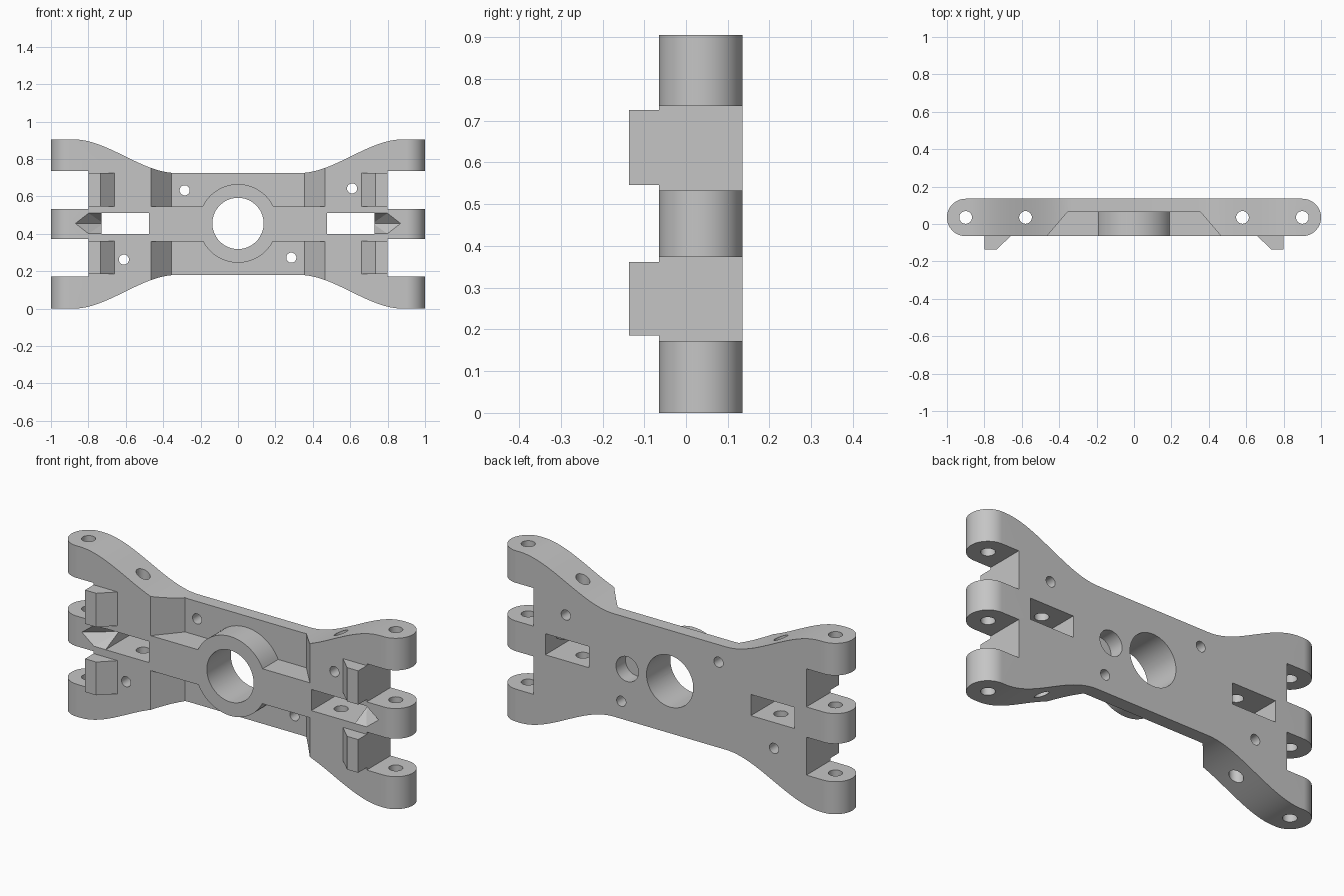
import bpy, bmesh, math
from mathutils import Vector

cube = bpy.data.objects.get("Cube")
if cube:
    bpy.data.objects.remove(cube, do_unlink=True)

MID = 0.4525                 # mirror height of the plate
FRONT, BACK = -0.065, 0.135  # plate thickness
AXIS = 0.035                 # y of the hinge pins
SIDES = (-1, 1)

grey = bpy.data.materials.new("light grey")
grey.use_nodes = True
grey.diffuse_color = (0.56, 0.56, 0.56, 1)
grey.node_tree.nodes["Principled BSDF"].inputs["Base Color"].default_value = (0.56, 0.56, 0.56, 1)


def make(name, bm):
    bmesh.ops.recalc_face_normals(bm, faces=bm.faces)
    mesh = bpy.data.meshes.new(name)
    bm.to_mesh(mesh)
    bm.free()
    mesh.materials.append(grey)
    obj = bpy.data.objects.new(name, mesh)
    bpy.context.collection.objects.link(obj)
    return obj


def prism(name, points, axis, low, high):
    """Extrude a profile: (x, z) along y, or (x, y) along z."""
    bm = bmesh.new()
    place = (lambda a, b: (a, low, b)) if axis == "y" else (lambda a, b: (a, b, low))
    face = bm.faces.new([bm.verts.new(place(a, b)) for a, b in points])
    moved = bmesh.ops.extrude_face_region(bm, geom=[face])["geom"]
    step = Vector((0, high - low, 0)) if axis == "y" else Vector((0, 0, high - low))
    bmesh.ops.translate(bm, vec=step, verts=[v for v in moved if isinstance(v, bmesh.types.BMVert)])
    return make(name, bm)


def circle(a, b, r, n=48):
    return [(a + r * math.cos(math.tau * i / n), b + r * math.sin(math.tau * i / n)) for i in range(n)]


def rect(a0, a1, b0, b1):
    return [(a0, b0), (a1, b0), (a1, b1), (a0, b1)]


def hull(name, points):
    bm = bmesh.new()
    for p in points:
        bm.verts.new(p)
    bmesh.ops.convex_hull(bm, input=bm.verts)
    return make(name, bm)


def combine(target, other, operation):
    mod = target.modifiers.new(operation.lower(), "BOOLEAN")
    mod.operation, mod.solver, mod.object = operation, "EXACT", other
    bpy.context.view_layer.objects.active = target
    bpy.ops.object.modifier_apply(modifier=mod.name)
    bpy.data.objects.remove(other, do_unlink=True)


def edge_height(x):
    """Half height of the plate: narrow waist flaring to the hinge ends."""
    t = min(max((abs(x) - 0.33) / 0.55, 0), 1)
    return 0.2725 + 0.18 * t * t * (3 - 2 * t)


# Flared plate with rounded ends
flare = [0.33 + 0.55 * i / 24 for i in range(25)]
xs = [-1.1] + [-x for x in reversed(flare)] + flare + [1.1]
outline = [(x, MID + edge_height(x)) for x in xs] + [(x, MID - edge_height(x)) for x in reversed(xs)]
plate = prism("hinge_plate", outline, "y", FRONT, BACK)
stadium = []
for i in range(49):
    a = -math.pi / 2 + math.pi * i / 48
    stadium.append((0.9 + 0.1 * math.cos(a), AXIS + 0.1 * math.sin(a)))
stadium += [(-x, 2 * AXIS - y) for x, y in stadium]
combine(plate, prism("rounding", stadium, "z", -0.1, 1.1), "INTERSECT")

# Front recesses with sloped ends, above and below the middle bar
recess = [(-0.475, FRONT - 0.01), (0.475, FRONT - 0.01), (0.355, 0.065), (-0.355, 0.065)]
for low, high in ((-0.1, 0.36), (0.545, 1.1)):
    combine(plate, prism("recess", recess, "z", low, high), "DIFFERENCE")

# Round boss around the central bore
combine(plate, prism("boss", circle(0, MID + 0.003, 0.21, 72), "y", FRONT, 0.1), "UNION")
combine(plate, prism("bore", circle(0, MID + 0.003, 0.137, 72), "y", -0.3, 0.3), "DIFFERENCE")

# Shallow round socket on the back
combine(plate, prism("socket", circle(0.25, MID, 0.066), "y", 0.055, 0.2), "DIFFERENCE")

for s in SIDES:
    # Gaps between the hinge knuckles
    for low, high in ((0.172, 0.373), (0.533, 0.735)):
        combine(plate, prism("gap", rect(s * 0.8, s * 1.2, low, high), "y", -0.3, 0.3), "DIFFERENCE")
    # Window with a pointed groove at its outer end
    combine(plate, prism("window", rect(s * 0.475, s * 0.73, 0.4, 0.512), "y", -0.3, 0.3), "DIFFERENCE")
    groove = [(s * x, y, MID + 0.003 + z) for x, y, z in (
        (0.72, FRONT - 0.002, 0.056), (0.72, FRONT - 0.002, -0.056),
        (0.80, FRONT - 0.002, 0.056), (0.80, FRONT - 0.002, -0.056),
        (0.872, FRONT - 0.002, 0), (0.72, 0.05, 0))]
    combine(plate, hull("groove", groove), "DIFFERENCE")
    # Hinge pin holes and inner pin holes
    for x in (0.9, 0.58):
        combine(plate, prism("pin_hole", circle(s * x, AXIS, 0.034, 32), "z", -0.1, 1.1), "DIFFERENCE")
    # Screw holes, in half-turn symmetry
    for x, z in ((0.61, 0.19), (0.285, -0.18)):
        hole = circle(s * x, MID + s * z, 0.027, 32)
        combine(plate, prism("screw_hole", hole, "y", -0.3, 0.3), "DIFFERENCE")
    # Wedge hooks on the front
    hook = [(s * 0.66, FRONT), (s * 0.66, FRONT + 0.02), (s * 0.8, FRONT + 0.02),
            (s * 0.8, -0.137), (s * 0.735, -0.137)]
    for low, high in ((0.185, 0.361), (0.546, 0.725)):
        combine(plate, prism("hook", hook, "z", low, high), "UNION")

bpy.ops.object.select_all(action="DESELECT")
plate.select_set(True)
bpy.context.view_layer.objects.active = plate
bpy.ops.object.shade_smooth_by_angle(angle=math.radians(25))
